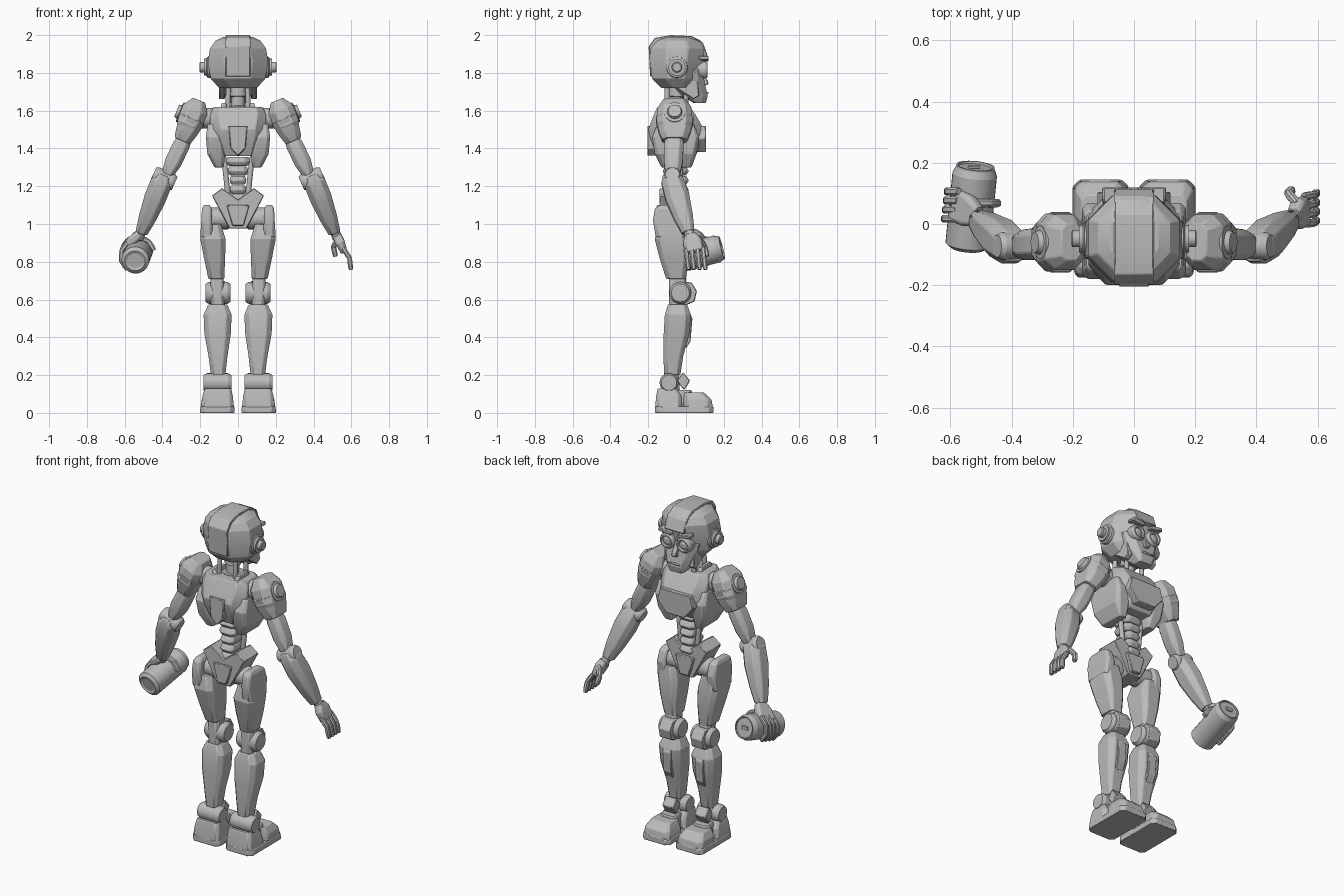
import bpy
import bmesh
from math import cos, sin, pi, radians
from mathutils import Vector

default_cube = bpy.data.objects.get("Cube")
if default_cube:
    bpy.data.objects.remove(default_cube, do_unlink=True)

# One grey for the whole figure
grey = bpy.data.materials.new("plain_grey")
grey.use_nodes = True
grey.diffuse_color = (.5, .5, .5, 1)
grey.node_tree.nodes["Principled BSDF"].inputs["Base Color"].default_value = grey.diffuse_color


def loft(name, rings, mirror=False, bevel=.004):
    """Skin a list of equal rings of points and cap both ends."""
    mesh = bpy.data.meshes.new(name)
    bm = bmesh.new()
    loops = [[bm.verts.new(point) for point in ring] for ring in rings]
    count = len(loops[0])
    for low, high in zip(loops, loops[1:]):
        for i in range(count):
            j = (i + 1) % count
            bm.faces.new((low[i], low[j], high[j], high[i]))
    bm.faces.new(loops[0][::-1])
    bm.faces.new(loops[-1])
    bmesh.ops.recalc_face_normals(bm, faces=bm.faces)
    bm.to_mesh(mesh)
    bm.free()
    obj = bpy.data.objects.new(name, mesh)
    bpy.context.collection.objects.link(obj)
    mesh.materials.append(grey)
    bpy.ops.object.select_all(action='DESELECT')
    obj.select_set(True)
    bpy.context.view_layer.objects.active = obj
    bpy.ops.object.shade_smooth_by_angle(angle=radians(20))
    if bevel:
        modifier = obj.modifiers.new("edge_bevel", 'BEVEL')
        modifier.width = bevel
        modifier.segments = 1
        modifier.limit_method = 'ANGLE'
    if mirror:
        modifier = obj.modifiers.new("mirror", 'MIRROR')
        modifier.use_bisect_axis[0] = False
        modifier.use_mirror_merge = False
    return obj


def octagon(half_x, half_y, corner):
    cut = corner * min(half_x, half_y)
    quarter = [(half_x, half_y - cut), (half_x - cut, half_y)]
    return (quarter + [(-x, y) for x, y in quarter[::-1]]
            + [(-x, -y) for x, y in quarter] + [(x, -y) for x, y in quarter[::-1]])


def stack(name, sections, mirror=False, corner=.4):
    """Upright body from (z, centre x, half width, min y, max y)."""
    rings = []
    for z, centre, half, back, front in sections:
        middle = (back + front) / 2
        shape = octagon(half, (front - back) / 2, corner)
        rings.append([(centre + x, middle + y, z) for x, y in shape])
    return loft(name, rings, mirror)


def limb(name, start, end, stations, mirror=False, bevel=.004):
    """Faceted bar from start to end with (fraction, half width, half depth)."""
    start, end = Vector(start), Vector(end)
    along = (end - start).normalized()
    side = Vector((0, 1, 0)).cross(along).normalized()
    deep = along.cross(side)
    rings = [[start.lerp(end, t) + side * x + deep * y for x, y in octagon(w, d, .5)]
             for t, w, d in stations]
    return loft(name, rings, mirror, bevel)


def turned(name, start, end, stations, mirror=False, segments=24, bevel=0):
    """Round part from start to end with (fraction, radius)."""
    start, end = Vector(start), Vector(end)
    turn = (end - start).to_track_quat('Z', 'Y')
    rings = []
    for t, radius in stations:
        angles = [2 * pi * i / segments for i in range(segments)]
        rings.append([start.lerp(end, t) + turn @ Vector((radius * cos(a), radius * sin(a), 0))
                      for a in angles])
    return loft(name, rings, mirror, bevel)


def rod(name, start, end, radius, mirror=False):
    rim = radius * .82
    return turned(name, start, end, [(0, rim), (.12, radius), (.88, radius), (1, rim)], mirror)


def side_cut(name, outline, left, right, mirror=False):
    """Side outline of (y, z) drawn across x."""
    return loft(name, [[(x, y, z) for y, z in outline] for x in (left, right)], mirror)


def front_cut(name, outline, back, front, mirror=False):
    """Front outline of (x, z) drawn across y."""
    return loft(name, [[(x, y, z) for x, z in outline] for y in (back, front)], mirror)


def finger(name, points, size):
    for a, b in zip(points, points[1:]):
        limb(name, a, b, [(-.12, size * .8, size * .8), (.2, size, size),
                          (.8, size, size), (1.12, size * .8, size * .8)], bevel=0)


# Head: helmet, crest, face
stack("helmet", [(1.72, 0, .1, -.13, .05), (1.77, 0, .145, -.18, .07), (1.86, 0, .16, -.19, .09),
                 (1.93, 0, .148, -.19, .1), (1.97, 0, .12, -.17, .08), (1.99, 0, .08, -.13, .04)],
      corner=.6)
side_cut("helmet_crest", [(-.19, 1.78), (-.198, 1.94), (-.165, 1.985), (-.08, 2), (.03, 1.995),
                          (.09, 1.96), (.115, 1.89), (.05, 1.87), (-.1, 1.8)], -.065, .065)
stack("jaw", [(1.64, 0, .045, .04, .105), (1.68, 0, .07, -.02, .115),
              (1.74, 0, .095, -.08, .1), (1.82, 0, .12, -.1, .088)])
side_cut("cheek_plate", [(-.06, 1.73), (.04, 1.66), (.07, 1.68), (.06, 1.77)], .07, .1, True)
side_cut("nose", [(.08, 1.81), (.115, 1.76), (.12, 1.74), (.09, 1.73)], -.016, .016)
front_cut("mouth", [(-.04, 1.69), (.04, 1.69), (.034, 1.7), (-.034, 1.7)], .1, .12)
front_cut("brow", [(.02, 1.86), (.025, 1.88), (.1, 1.89), (.105, 1.87)], .07, .12, True)
turned("eye", (.055, .05, 1.815), (.055, .115, 1.815),
       [(0, .046), (.8, .046), (1, .038), (1, .03), (.8, .026), (.9, .012)], True)
turned("ear", (.12, -.048, 1.83), (.205, -.048, 1.83),
       [(0, .06), (.5, .055), (.55, .045), (.7, .045), (.7, .028), (.95, .028), (1, .022)], True)

# Neck
turned("neck", (0, -.055, 1.57), (0, -.045, 1.74),
       [(0, .05), (.3, .05), (.32, .036), (.6, .036), (.62, .045), (1, .045)])
for depth in (-.1, 0):
    rod("neck_piston", (.055, depth, 1.59), (.05, depth, 1.74), .013, True)

# Chest
stack("chest", [(1.36, 0, .11, -.15, .05), (1.45, 0, .145, -.19, .098), (1.5, 0, .15, -.2, .095),
                (1.58, 0, .148, -.17, .05), (1.62, 0, .13, -.15, .02)])
stack("rib_plate", [(1.3, .1, .025, -.13, .03), (1.37, .115, .047, -.165, .055),
                    (1.46, .125, .045, -.18, .07), (1.53, .13, .03, -.15, .04)], True)
front_cut("back_panel", [(-.05, 1.52), (.05, 1.52), (.04, 1.4), (0, 1.36), (-.04, 1.4)], -.205, -.15)
front_cut("breast_plate", [(-.1, 1.52), (.1, 1.52), (.12, 1.45), (.06, 1.38),
                           (-.06, 1.38), (-.12, 1.45)], .05, .105)
stack("collar_lug", [(1.58, .075, .02, -.14, .0), (1.64, .075, .012, -.12, -.02)], True)

# Waist
for height, half in ((1.33, .065), (1.28, .055), (1.23, .045), (1.18, .045), (1.13, .05)):
    stack("waist_segment", [(height - .022, 0, half * .8, -.11, 0), (height, 0, half, -.125, .015),
                            (height + .025, 0, half * .85, -.11, 0)])
rod("waist_piston", (.05, -.03, 1.12), (.075, -.03, 1.36), .014, True)
front_cut("pelvis", [(-.138, 1.15), (-.085, 1.19), (0, 1.13), (.085, 1.19), (.138, 1.15),
                     (.045, .975), (-.045, .975)], -.14, .0)
front_cut("pelvis_plate", [(-.06, 1.1), (.06, 1.1), (.03, .99), (-.03, .99)], -.155, .02)

# Shoulders and upper arms
rod("shoulder_joint", (.12, -.06, 1.56), (.23, -.06, 1.56), .055, True)
limb("shoulder", (.205, -.06, 1.655), (.29, -.06, 1.455),
     [(0, .035, .06), (.25, .07, .09), (.65, .065, .095), (1, .042, .06)], True)
turned("shoulder_cap", (.24, -.06, 1.565), (.325, -.06, 1.6),
       [(0, .055), (.8, .055), (.82, .04), (1, .034)], True)
limb("shoulder_rib", (.24, -.06, 1.56), (.295, -.06, 1.44),
     [(0, .07, .1), (.6, .058, .085), (1, .045, .065)], True)
limb("upper_arm", (.27, -.062, 1.48), (.375, -.07, 1.26),
     [(0, .035, .042), (.3, .045, .052), (.7, .045, .05), (1, .03, .038)], True)

# Elbows and forearms
rod("elbow", (.335, -.072, 1.215), (.448, -.072, 1.265), .045, True)
limb("forearm", (.388, -.085, 1.265), (.51, .012, .955),
     [(0, .04, .04), (.12, .058, .058), (.4, .058, .064), (.75, .046, .05), (1, .032, .034)], True)
rod("wrist", (.508, .01, .97), (.528, .03, .92), .026, True)

# Open hand
limb("open_palm", (.522, .025, .945), (.56, .045, .855),
     [(0, .022, .03), (.4, .026, .05), (1, .018, .05)])
for y in (-.0, .03, .06, .09):
    finger("open_finger", [(.558, y, .87), (.59, y + .005, .82), (.597, y + .012, .765)], .013)
finger("open_thumb", [(.53, .07, .92), (.505, .1, .88), (.515, .11, .835)], .014)

# Gripping hand wrapped over the can
can_base, can_top = Vector((-.545, -.08, .805)), Vector((-.518, .19, .875))
limb("grip_palm", (-.512, .025, .955), (-.585, .065, .89),
     [(0, .022, .035), (.4, .026, .052), (1, .02, .055)])


def around_can(fraction, degrees):
    angle = radians(degrees)
    return can_base.lerp(can_top, fraction) + Vector((cos(angle), 0, sin(angle))) * .086


for fraction in (.36, .47, .58, .69):
    finger("grip_finger", [around_can(fraction, d) for d in (125, 160, 195, 230)], .013)
finger("grip_thumb", [around_can(.55, d) for d in (90, 50, 15)], .014)

# Drink can
turned("can", can_base, can_top,
       [(.02, .04), (0, .054), (.05, .073), (.9, .073), (.98, .063), (1, .063),
        (1, .057), (.975, .055)], segments=32)
lid_normal = (can_top - can_base).normalized()
limb("can_tab", can_top + Vector((-.025, -.004, 0)), can_top + Vector((.015, -.004, 0)),
     [(0, .01, .005), (1, .012, .005)], bevel=0)

# Thighs
rod("hip", (.04, -.07, 1.03), (.155, -.07, 1.03), .058, True)
stack("thigh", [(1.0, .14, .05, -.15, .0), (.92, .133, .067, -.165, .01),
                (.82, .124, .056, -.14, .012), (.71, .115, .042, -.105, .0)], True)
stack("hip_guard", [(.93, .165, .035, -.16, .0), (1.02, .166, .028, -.175, .01),
                    (1.08, .165, .026, -.165, -.01), (1.1, .165, .016, -.14, -.04)], True)

# Knees
rod("knee", (.04, -.03, .635), (.172, -.03, .635), .058, True)
side_cut("knee_cap", [(-.05, .7), (.03, .69), (.058, .645), (.045, .59), (0, .57), (-.05, .59)],
         .068, .145, True)
stack("knee_link", [(.55, .107, .035, -.09, .0), (.74, .112, .035, -.09, .0)], True)

# Shins
stack("shin", [(.575, .107, .05, -.095, .005), (.52, .108, .074, -.112, .026),
               (.42, .108, .07, -.118, .018), (.3, .106, .05, -.12, -.015),
               (.2, .105, .038, -.115, -.03)], True)
side_cut("shin_plate", [(.015, .54), (.034, .5), (.024, .38), (0, .34)], .08, .135, True)

# Ankles and feet
rod("ankle", (.035, -.09, .16), (.182, -.09, .16), .05, True)
side_cut("ankle_guard", [(-.05, .17), (-.015, .215), (.022, .17), (-.01, .12)], .07, .145, True)
stack("ankle_post", [(.08, .106, .04, -.12, -.03), (.22, .106, .034, -.11, -.04)], True)
stack("sole", [(0, .109, .092, -.165, .145), (.035, .109, .09, -.165, .145)], True, corner=.25)
stack("heel", [(.03, .109, .088, -.163, -.02), (.09, .108, .08, -.158, -.025),
               (.13, .106, .07, -.15, -.05)], True, corner=.25)
stack("toe", [(.03, .11, .087, -.012, .142), (.07, .112, .08, -.012, .135),
              (.108, .112, .06, -.012, .095)], True, corner=.3)
stack("instep", [(.03, .108, .06, -.06, .04), (.12, .108, .05, -.06, .03)], True)
